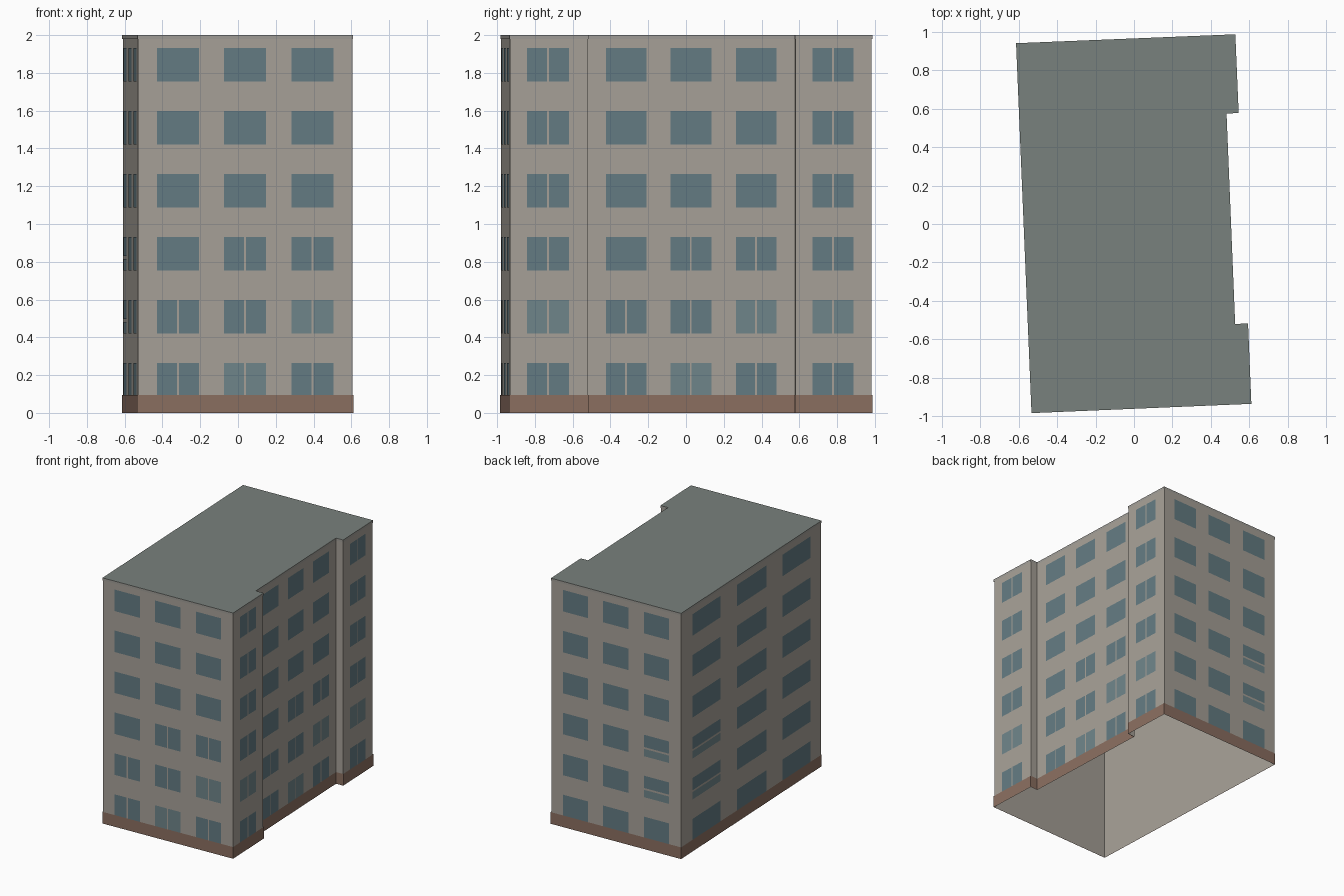
import bpy, bmesh
from mathutils import Vector

if "Cube" in bpy.data.objects:
    bpy.data.objects.remove(bpy.data.objects["Cube"])

H = 2.0
OUTLINE = [Vector(p) for p in [(-0.53, -0.98), (0.607, -0.932), (0.59, -0.52), (0.523, -0.523),
                               (0.478, 0.577), (0.541, 0.58), (0.524, 0.983), (-0.61, 0.937)]]
N = len(OUTLINE)


def material(name, rgb):
    m = bpy.data.materials.new(name)
    m.diffuse_color = [(c / 255) ** 2.2 for c in rgb] + [1]
    m.use_nodes = True
    m.node_tree.nodes["Principled BSDF"].inputs["Base Color"].default_value = m.diffuse_color
    return m


WALL = material("plaster", (166, 160, 151))
CAP = material("cap_grey", (158, 155, 149))
BASE = material("plinth_brown", (138, 111, 97))
ROOF = material("roof_grey", (120, 128, 124))
GLASS = material("glass", (100, 123, 130))
PALE = material("pale_glass", (111, 132, 137))


def make(name, faces, *mats):
    """Mesh object from (points, material index) faces."""
    bm = bmesh.new()
    for pts, mi in faces:
        f = bm.faces.new([bm.verts.new(p) for p in pts])
        f.material_index = mi
    bmesh.ops.remove_doubles(bm, verts=bm.verts, dist=1e-5)
    me = bpy.data.meshes.new(name)
    bm.to_mesh(me)
    bm.free()
    for m in mats:
        me.materials.append(m)
    ob = bpy.data.objects.new(name, me)
    bpy.context.collection.objects.link(ob)
    return ob


def normal(i):
    d = (OUTLINE[(i + 1) % N] - OUTLINE[i % N]).normalized()
    return Vector((d.y, -d.x))


def grown(d):
    """Outline pushed outwards by d with mitred corners."""
    out = []
    for i in range(N):
        a, b = normal(i - 1), normal(i)
        out.append(OUTLINE[i] + (a + b) * d / (1 + a.dot(b)))
    return out


def quad(a, b, z0, z1):
    return [(a.x, a.y, z0), (b.x, b.y, z0), (b.x, b.y, z1), (a.x, a.y, z1)]


def ring(d, z0, z1):
    p = grown(d)
    return [(quad(p[i], p[(i + 1) % N], z0, z1), 0) for i in range(N)]


# Wall shell (open underneath), plinth band, top edge and flat roof
make("walls", ring(0, 0, H), WALL)
make("plinth", ring(0.004, 0, 0.095), BASE)
make("roof_edge", ring(0.003, 1.98, H), CAP)
make("roof", [([(p.x, p.y, H) for p in grown(0.003)], 0)], ROOF)

# Windows: columns are given as fractions of each wall's length
THREE = [(0.09, 0.285), (0.40, 0.597), (0.715, 0.91)]
WIDE = [(0.08, 0.28), (0.40, 0.61), (0.725, 0.925)]
BAY = [(0.22, 0.76)]
SPLIT = {(2, 1), (2, 2), (1, 0), (1, 1), (1, 2), (0, 0), (0, 1), (0, 2)}   # (floor, column)
PALE_AT = {(1, 2), (0, 1)}


def windows(name, wall, columns, style):
    a, b = OUTLINE[wall], OUTLINE[(wall + 1) % N]
    off = normal(wall) * 0.002
    gap = 0.005 / (b - a).length
    faces = []

    def pane(u, v, z0, z1, pale=0):
        faces.append((quad(a.lerp(b, u) + off, a.lerp(b, v) + off, z0, z1), pale))

    for floor in range(6):
        z0 = 0.088 + floor * 0.3335
        z1 = z0 + 0.175
        for c, (u, v) in enumerate(columns):
            if style == "bay" or (style == "facade" and (floor, c) in SPLIT):
                # two casements with a central mullion
                pale = int(floor == 1 if style == "bay" else (floor, c) in PALE_AT)
                mid = (u + v) / 2
                pane(u, mid - gap, z0, z1, pale)
                pane(mid + gap, v, z0, z1, pale)
            elif style == c and floor in (1, 2):
                # upper pane with a paler strip below
                pane(u, v, z0 + 0.075, z1)
                pane(u, v, z0, z0 + 0.06, 1)
            else:
                pane(u, v, z0, z1)
    make(name, faces, GLASS, PALE)


windows("front_windows", 0, THREE, "facade")
windows("right_front_bay_windows", 1, BAY, "bay")
windows("right_middle_windows", 3, THREE, "facade")
windows("right_back_bay_windows", 5, BAY, "bay")
windows("back_windows", 6, THREE, 2)
windows("left_windows", 7, WIDE, 0)
